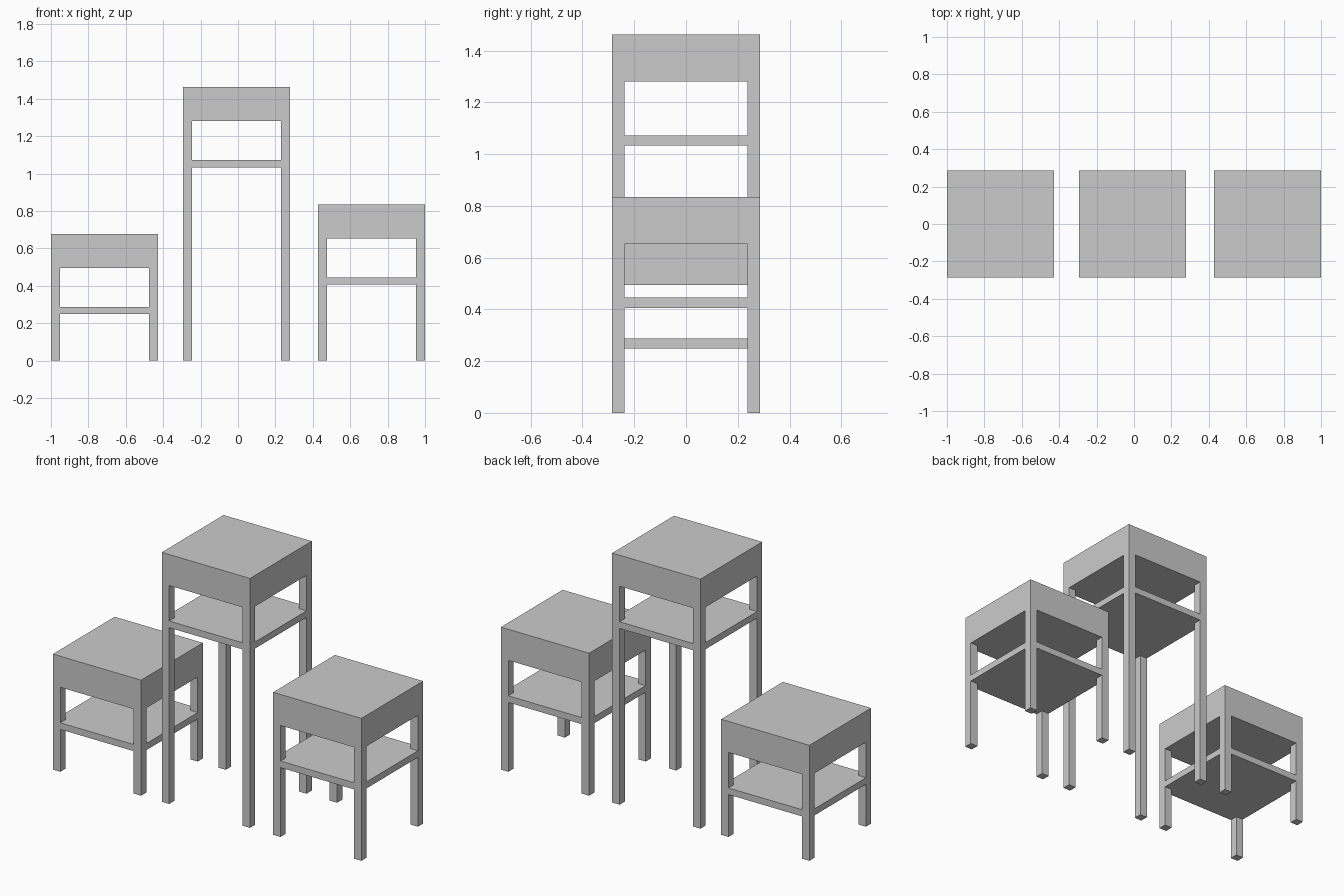
import bpy, bmesh

if "Cube" in bpy.data.objects:
    bpy.data.objects.remove(bpy.data.objects["Cube"])

W = 0.572     # table width and depth
LEG = 0.048   # leg thickness
H = W / 2
IN = H - LEG  # inner face of the legs

grey = bpy.data.materials.new("light grey")
grey.diffuse_color = (0.6, 0.6, 0.6, 1)
grey.use_nodes = True
grey.node_tree.nodes["Principled BSDF"].inputs["Base Color"].default_value = grey.diffuse_color


def prism(name, outline, z0, z1, x_offset):
    """Extrude a flat outline from z0 up to z1."""
    bm = bmesh.new()
    face = bm.faces.new([bm.verts.new((x, y, z0)) for x, y in outline])
    ext = bmesh.ops.extrude_face_region(bm, geom=[face])
    top = [v for v in ext["geom"] if isinstance(v, bmesh.types.BMVert)]
    bmesh.ops.translate(bm, verts=top, vec=(0, 0, z1 - z0))
    bmesh.ops.recalc_face_normals(bm, faces=bm.faces)
    mesh = bpy.data.meshes.new(name)
    bm.to_mesh(mesh)
    bm.free()
    mesh.materials.append(grey)
    obj = bpy.data.objects.new(name, mesh)
    obj.location.x = x_offset
    bpy.context.collection.objects.link(obj)


def rect(x0, x1, y0, y1):
    return [(x0, y0), (x1, y0), (x1, y1), (x0, y1)]


# Square shelf with a notch at each corner for the legs
notched = [(-IN, -H), (IN, -H), (IN, -IN), (H, -IN), (H, IN), (IN, IN),
           (IN, H), (-IN, H), (-IN, IN), (-H, IN), (-H, -IN), (-IN, -IN)]


def table(label, x, height):
    # Deep box top
    prism(label + "_top_box", rect(-H, H, -H, H), height - 0.182, height, x)
    # Thin shelf, flush with the legs
    prism(label + "_shelf", notched, height - 0.429, height - 0.390, x)
    # Four square corner legs
    for side, sx in (("left", -1), ("right", 1)):
        for end, sy in (("front", -1), ("back", 1)):
            cx, cy, r = sx * (H - LEG / 2), sy * (H - LEG / 2), LEG / 2
            prism(f"{label}_{end}_{side}_leg",
                  rect(cx - r, cx + r, cy - r, cy + r), 0, height - 0.182, x)


table("low_table", -1 + H, 0.677)
table("tall_table", -0.008, 1.462)
table("medium_table", 1 - H, 0.835)
